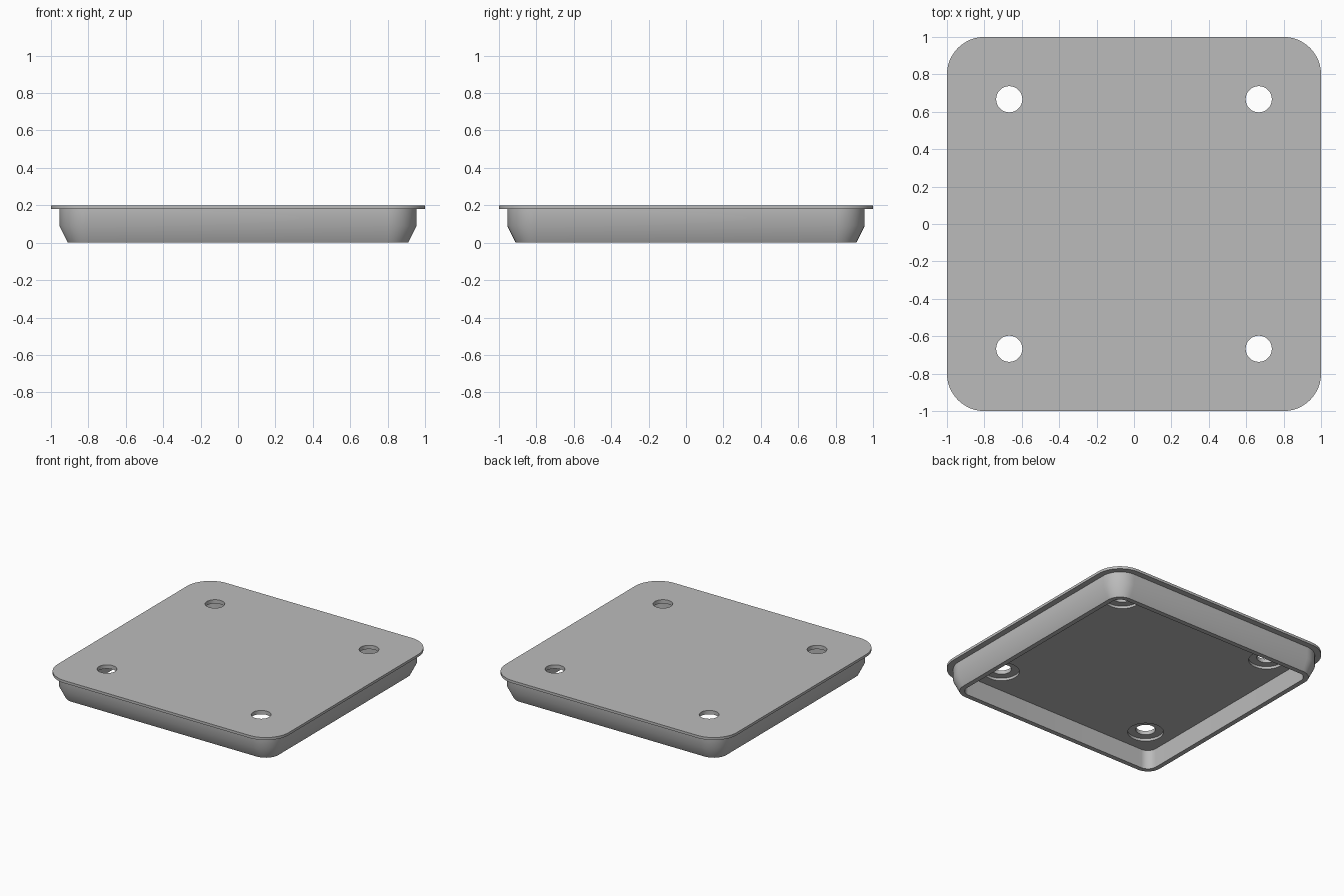
import bpy
import bmesh
from math import cos, sin, pi
from mathutils import Matrix

cube = bpy.data.objects.get("Cube")
if cube:
    bpy.data.objects.remove(cube)

grey = bpy.data.materials.new("plain grey")
grey.use_nodes = True
grey.diffuse_color = (0.5, 0.5, 0.5, 1)
grey.node_tree.nodes["Principled BSDF"].inputs["Base Color"].default_value = grey.diffuse_color

CORNER = 0.8        # centre of every corner arc
STEPS = 12          # segments in each corner
HOLE = 0.667        # hole position on both axes


def make_object(name, bm):
    bmesh.ops.recalc_face_normals(bm, faces=bm.faces)
    mesh = bpy.data.meshes.new(name)
    bm.to_mesh(mesh)
    bm.free()
    mesh.materials.append(grey)
    obj = bpy.data.objects.new(name, mesh)
    bpy.context.collection.objects.link(obj)
    return obj


def rounded_loop(bm, half, z):
    """Rounded square of the given half width, concentric at the corners."""
    radius = half - CORNER
    loop = []
    for quarter, (sx, sy) in enumerate([(1, 1), (-1, 1), (-1, -1), (1, -1)]):
        for i in range(STEPS + 1):
            a = (quarter + i / STEPS) * pi / 2
            loop.append(bm.verts.new((sx * CORNER + radius * cos(a),
                                      sy * CORNER + radius * sin(a), z)))
    return loop


# Lid: flange, straight skirt, tapered lower skirt, rim and hollow inside
profile = [(1, 0.2), (1, 0.18), (0.955, 0.18), (0.955, 0.09),
           (0.91, 0), (0.873, 0), (0.873, 0.15)]
bm = bmesh.new()
loops = [rounded_loop(bm, half, z) for half, z in profile]
for upper, lower in zip(loops, loops[1:]):
    n = len(upper)
    for i in range(n):
        j = (i + 1) % n
        bm.faces.new((upper[i], upper[j], lower[j], lower[i]))
bm.faces.new(loops[0])
bm.faces.new(loops[-1])
lid = make_object("lid", bm)


# Four holes, each with a wider recess on the underside
def add_cutters(name, radius, low, high):
    bm = bmesh.new()
    for sx in (-1, 1):
        for sy in (-1, 1):
            bmesh.ops.create_cone(
                bm, cap_ends=True, segments=48, radius1=radius, radius2=radius,
                depth=high - low,
                matrix=Matrix.Translation((sx * HOLE, sy * HOLE, (low + high) / 2)))
    cutter = make_object(name, bm)
    cutter.hide_render = True
    mod = lid.modifiers.new(name, "BOOLEAN")
    mod.operation = "DIFFERENCE"
    mod.solver = "EXACT"
    mod.object = cutter
    return cutter


cutters = [add_cutters("recess_cutter", 0.127, 0.1, 0.17),
           add_cutters("hole_cutter", 0.07, 0.12, 0.3)]

# Apply the cuts and drop the cutters
bpy.ops.object.select_all(action="DESELECT")
lid.select_set(True)
bpy.context.view_layer.objects.active = lid
for mod in list(lid.modifiers):
    bpy.ops.object.modifier_apply(modifier=mod.name)
for cutter in cutters:
    bpy.data.objects.remove(cutter)
bpy.ops.object.shade_smooth_by_angle(angle=pi / 6)
